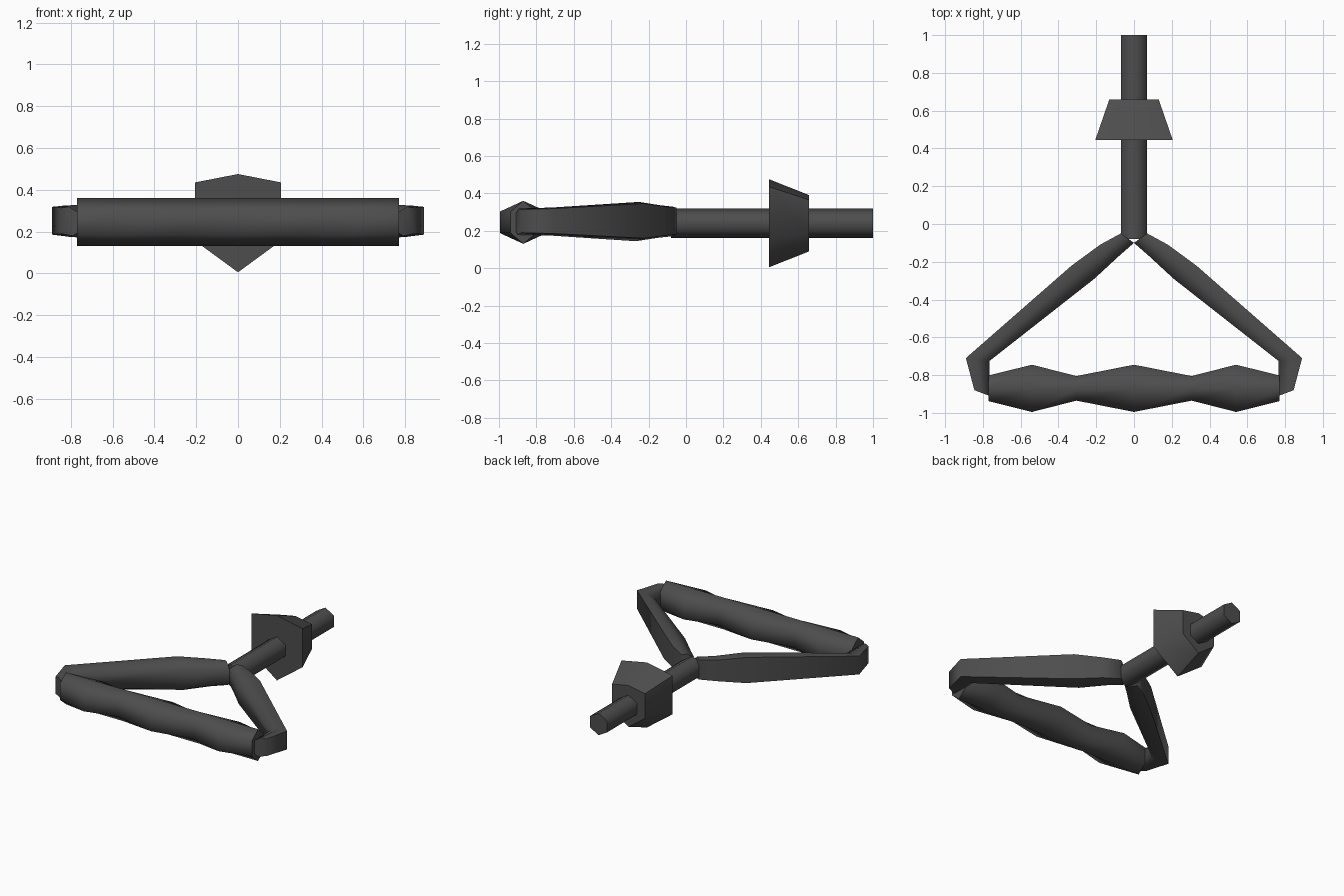
import bpy, bmesh
from math import radians, sin, cos, pi

if "Cube" in bpy.data.objects:
    bpy.data.objects.remove(bpy.data.objects["Cube"])

dark = bpy.data.materials.new("dark_grey")
dark.diffuse_color = (0.075, 0.075, 0.075, 1)
dark.use_nodes = True
dark.node_tree.nodes["Principled BSDF"].inputs["Base Color"].default_value = dark.diffuse_color


def loft(name, rings):
    """Skin a list of equal-sized closed rings and cap both ends."""
    bm = bmesh.new()
    loops = [[bm.verts.new(p) for p in ring] for ring in rings]
    n = len(loops[0])
    for a, b in zip(loops, loops[1:]):
        for i in range(n):
            j = (i + 1) % n
            bm.faces.new((a[i], a[j], b[j], b[i]))
    bm.faces.new(loops[0])
    bm.faces.new(loops[-1])
    bmesh.ops.recalc_face_normals(bm, faces=bm.faces)
    mesh = bpy.data.meshes.new(name)
    bm.to_mesh(mesh)
    bm.free()
    obj = bpy.data.objects.new(name, mesh)
    bpy.context.collection.objects.link(obj)
    mesh.materials.append(dark)
    bpy.ops.object.select_all(action='DESELECT')
    obj.select_set(True)
    bpy.context.view_layer.objects.active = obj
    bpy.ops.object.shade_smooth_by_angle(angle=radians(65))
    return obj


# Six-sided unit section with a point at the top and bottom
HEX = [(sin(i * pi / 3), cos(i * pi / 3)) for i in range(6)]

# Shaft
loft("shaft", [[(0.08 * u, y, 0.24 + 0.08 * v) for u, v in HEX]
               for y in (-0.08, 1.0)])

# Tapered collar, low roof on top and deeper point below
collar = [(0, 0.235), (0.205, 0.195), (0.205, -0.085),
          (0, -0.235), (-0.205, -0.085), (-0.205, 0.195)]
loft("collar", [[(s * x, y, 0.24 + s * z) for x, z in collar]
                for y, s in ((0.445, 1.0), (0.658, 0.64))])

# Grip, swelling only in depth
half = [(0.0, 0.125), (0.305, 0.065), (0.54, 0.125), (0.77, 0.068)]
grip = [(-x, w) for x, w in reversed(half[1:])] + half
loft("grip", [[(x, -0.87 + w * u / 0.866, 0.245 + 0.115 * v) for u, v in HEX]
              for x, w in grip])

# Forked arms: outer point, inner point and half height of each section
section = [(1, 0.92), (0.55, 1), (0, 0.6), (0, -0.75), (0.3, -1), (1, -0.85)]
stations = [((0.07, -0.05), (0.0, -0.10), 0.08),
            ((0.18, -0.11), (0.08, -0.17), 0.087),
            ((0.33, -0.22), (0.21, -0.29), 0.105),
            ((0.89, -0.71), (0.765, -0.725), 0.075),
            ((0.845, -0.88), (0.765, -0.91), 0.07)]
arm = loft("fork_arm", [[(i[0] + t * (o[0] - i[0]), i[1] + t * (o[1] - i[1]),
                          0.249 + h * v) for t, v in section]
                        for o, i, h in stations])
mirror = arm.modifiers.new("Mirror", 'MIRROR')
mirror.use_mirror_merge = False
